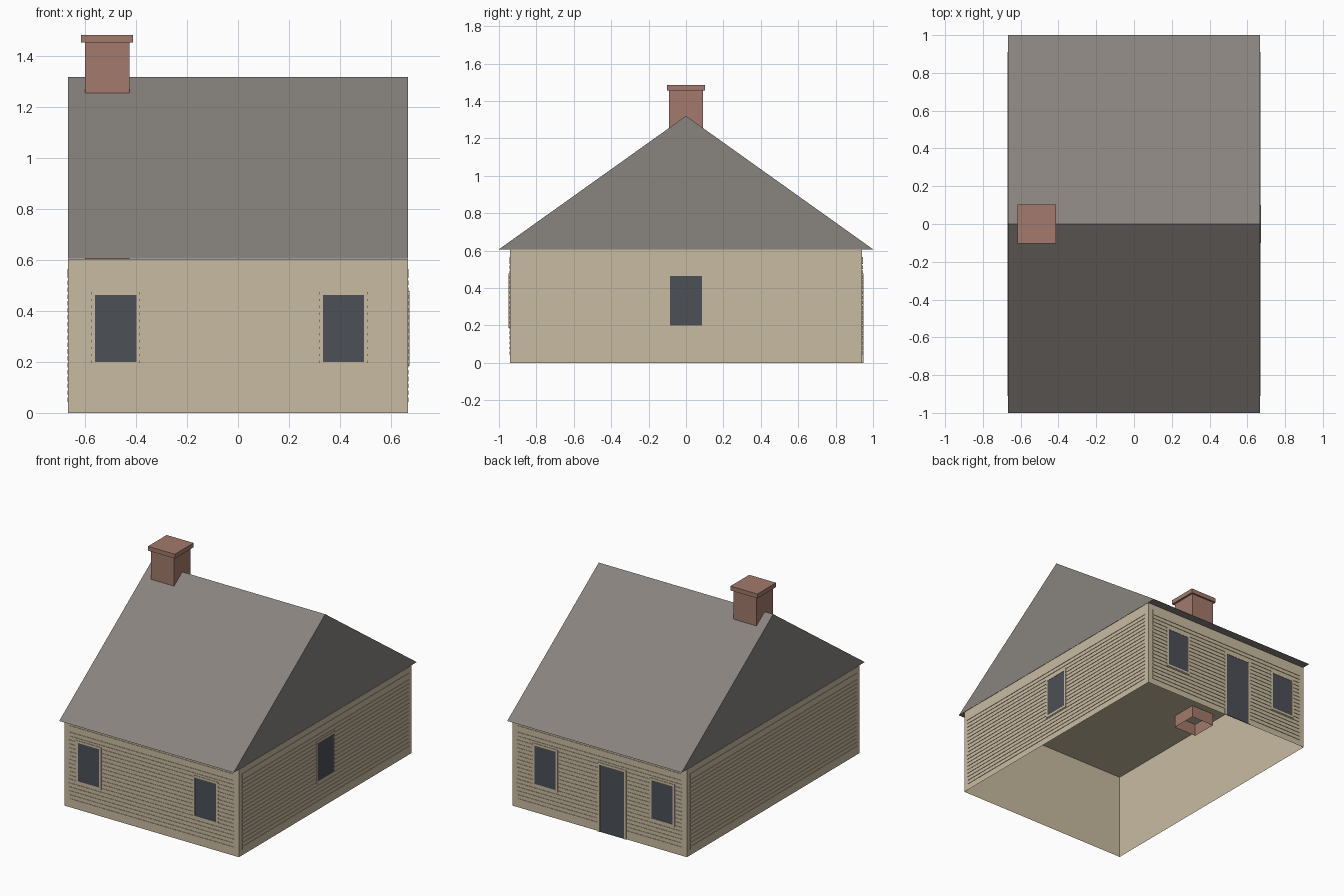
import bpy, bmesh
from mathutils import Matrix, Vector

cube = bpy.data.objects.get("Cube")
if cube:
    bpy.data.objects.remove(cube, do_unlink=True)


def material(name, rgb):
    lin = [((c / 255 + 0.055) / 1.055) ** 2.4 for c in rgb] + [1.0]
    mat = bpy.data.materials.new(name)
    mat.use_nodes = True
    mat.diffuse_color = lin
    mat.node_tree.nodes["Principled BSDF"].inputs["Base Color"].default_value = lin
    return mat


TAN = material("tan_siding", (201, 187, 161))
GREY = material("grey_shingle", (136, 131, 126))
DARK = material("dark_glass", (76, 80, 86))
BRICK = material("red_brick", (163, 122, 108))

HALF_X, HALF_Y = 0.667, 0.942      # wall planes
EAVE, RIDGE = 0.605, 1.32


def finish(name, bm, mat):
    mesh = bpy.data.meshes.new(name)
    bmesh.ops.recalc_face_normals(bm, faces=bm.faces)
    bm.to_mesh(mesh)
    bm.free()
    mesh.materials.append(mat)
    obj = bpy.data.objects.new(name, mesh)
    bpy.context.scene.collection.objects.link(obj)
    return obj


def add_box(bm, lo, hi):
    lo, hi = Vector(lo), Vector(hi)
    place = Matrix.Translation((lo + hi) / 2) @ Matrix.Diagonal((*(hi - lo), 1))
    return bmesh.ops.create_cube(bm, size=1, matrix=place)["verts"]


def open_bottom(bm):
    bm.normal_update()
    bmesh.ops.delete(bm, geom=[f for f in bm.faces if f.normal.z < -0.9], context="FACES")


def add_plate(bm, side, u0, u1, z0, z1, depth):
    """Thin plate lying on the outside of one wall; u runs along the wall."""
    axis, sign = side
    wall = sign * (HALF_X if axis == "x" else HALF_Y)
    a, b = sorted((wall, wall + sign * depth))
    if axis == "x":
        add_box(bm, (a, u0, z0), (b, u1, z1))
    else:
        add_box(bm, (u0, a, z0), (u1, b, z1))


SIDES = {"front": ("y", -1), "back": ("y", 1), "left": ("x", 1), "right": ("x", -1)}

# Wall shell: flat ceiling, no floor
bm = bmesh.new()
add_box(bm, (-HALF_X, -HALF_Y, 0), (HALF_X, HALF_Y, EAVE))
open_bottom(bm)
finish("walls", bm, TAN)

# Horizontal siding boards separated by narrow grooves
BOARDS, PITCH, GROOVE = 19, 0.027, 0.009
for name, side in SIDES.items():
    half = 0.63 if side[0] == "y" else 0.91
    bm = bmesh.new()
    for i in range(BOARDS):
        z0 = 0.043 + i * PITCH
        z1 = 0.565 if i == BOARDS - 1 else z0 + PITCH - GROOVE
        add_plate(bm, side, -half, half, z0, z1, 0.003)
    finish(name + "_siding", bm, TAN)


# Windows and door: dark pane with a raised trim around it
def opening(name, side, u0, u1, z0, z1, trim=0.015, sill=True):
    bm = bmesh.new()
    base = z0 + trim if sill else z0
    add_plate(bm, side, u0 + trim, u1 - trim, base, z1 - trim, 0.004)
    finish(name + "_pane", bm, DARK)
    bm = bmesh.new()
    add_plate(bm, side, u0, u0 + trim, z0, z1, 0.006)
    add_plate(bm, side, u1 - trim, u1, z0, z1, 0.006)
    add_plate(bm, side, u0 + trim, u1 - trim, z1 - trim, z1, 0.006)
    if sill:
        add_plate(bm, side, u0 + trim, u1 - trim, z0, base, 0.006)
    finish(name + "_trim", bm, TAN)


for wall in ("front", "back"):
    opening(wall + "_right_window", SIDES[wall], -0.576, -0.384, 0.185, 0.478)
    opening(wall + "_left_window", SIDES[wall], 0.318, 0.51, 0.185, 0.478)
opening("left_window", SIDES["left"], -0.1, 0.1, 0.185, 0.478)
opening("back_door", SIDES["back"], -0.205, 0.012, 0, 0.478, sill=False)

# Gable roof: triangular profile extruded along x
bm = bmesh.new()
profile = [(-1, EAVE + 0.002), (1, EAVE + 0.002), (0, RIDGE)]
gable = bm.faces.new([bm.verts.new((-HALF_X, y, z)) for y, z in profile])
ext = bmesh.ops.extrude_face_region(bm, geom=[gable], use_keep_orig=True)["geom"]
bmesh.ops.translate(bm, vec=(2 * HALF_X, 0, 0),
                    verts=[g for g in ext if isinstance(g, bmesh.types.BMVert)])
finish("roof", bm, GREY)

# Chimney: open-ended flue reaching just below the ceiling, with a cap
bm = bmesh.new()
add_box(bm, (-0.602, -0.09, 0.52), (-0.426, 0.09, 1.455))
open_bottom(bm)
finish("chimney_stack", bm, BRICK)
bm = bmesh.new()
add_box(bm, (-0.617, -0.102, 1.455), (-0.412, 0.102, 1.485))
finish("chimney_cap", bm, BRICK)
